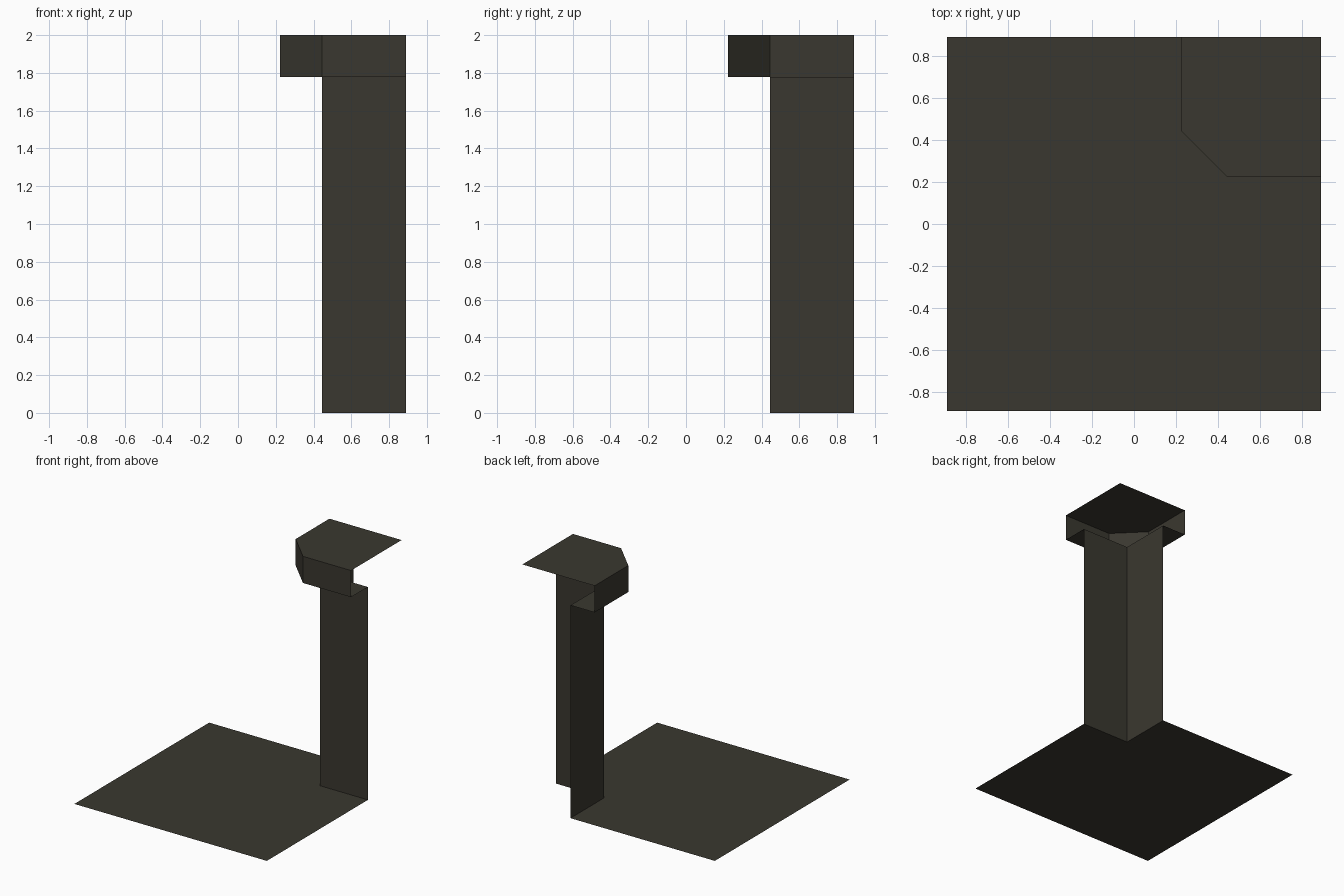
import bpy
import bmesh

if "Cube" in bpy.data.objects:
    bpy.data.objects.remove(bpy.data.objects["Cube"])

U = 2 / 9                      # module of the piece
OUT, MID, RIM = 4 * U, 2 * U, U
TOP, UNDER = 9 * U, 8 * U

stone = bpy.data.materials.new("dark_olive_stone")
stone.diffuse_color = (0.042, 0.039, 0.029, 1)
stone.use_nodes = True
stone.node_tree.nodes["Principled BSDF"].inputs["Base Color"].default_value = stone.diffuse_color


def sheet(bm, outline, z):
    """Flat polygon at height z (anticlockwise faces up)."""
    bm.faces.new([bm.verts.new((x, y, z)) for x, y in outline])


def wall(bm, path, z0, z1):
    """Upright open strip along a path."""
    low = [bm.verts.new((x, y, z0)) for x, y in path]
    high = [bm.verts.new((x, y, z1)) for x, y in path]
    for i in range(len(path) - 1):
        bm.faces.new((low[i], low[i + 1], high[i + 1], high[i]))


def finish(bm, name):
    bmesh.ops.remove_doubles(bm, verts=bm.verts[:], dist=1e-5)
    mesh = bpy.data.meshes.new(name)
    bm.to_mesh(mesh)
    bm.free()
    mesh.materials.append(stone)
    bpy.context.collection.objects.link(bpy.data.objects.new(name, mesh))


# plan outlines: inner corner of the column and chamfered cap edge
corner = [(MID, OUT), (MID, MID), (OUT, MID)]
rim = [(RIM, OUT), (RIM, MID), (MID, RIM), (OUT, RIM)]

# floor with the column's corner cut out
bm = bmesh.new()
sheet(bm, [(-OUT, OUT), (-OUT, -OUT), (OUT, -OUT)] + corner[::-1], 0)
finish(bm, "floor")

# corner column, open at the back and right
bm = bmesh.new()
wall(bm, corner, 0, UNDER)
finish(bm, "corner_column")

# overhanging cap: top, rim and underside
bm = bmesh.new()
sheet(bm, rim + [(OUT, OUT)], TOP)
wall(bm, rim, UNDER, TOP)
sheet(bm, (rim + corner[::-1])[::-1], UNDER)
finish(bm, "column_cap")
